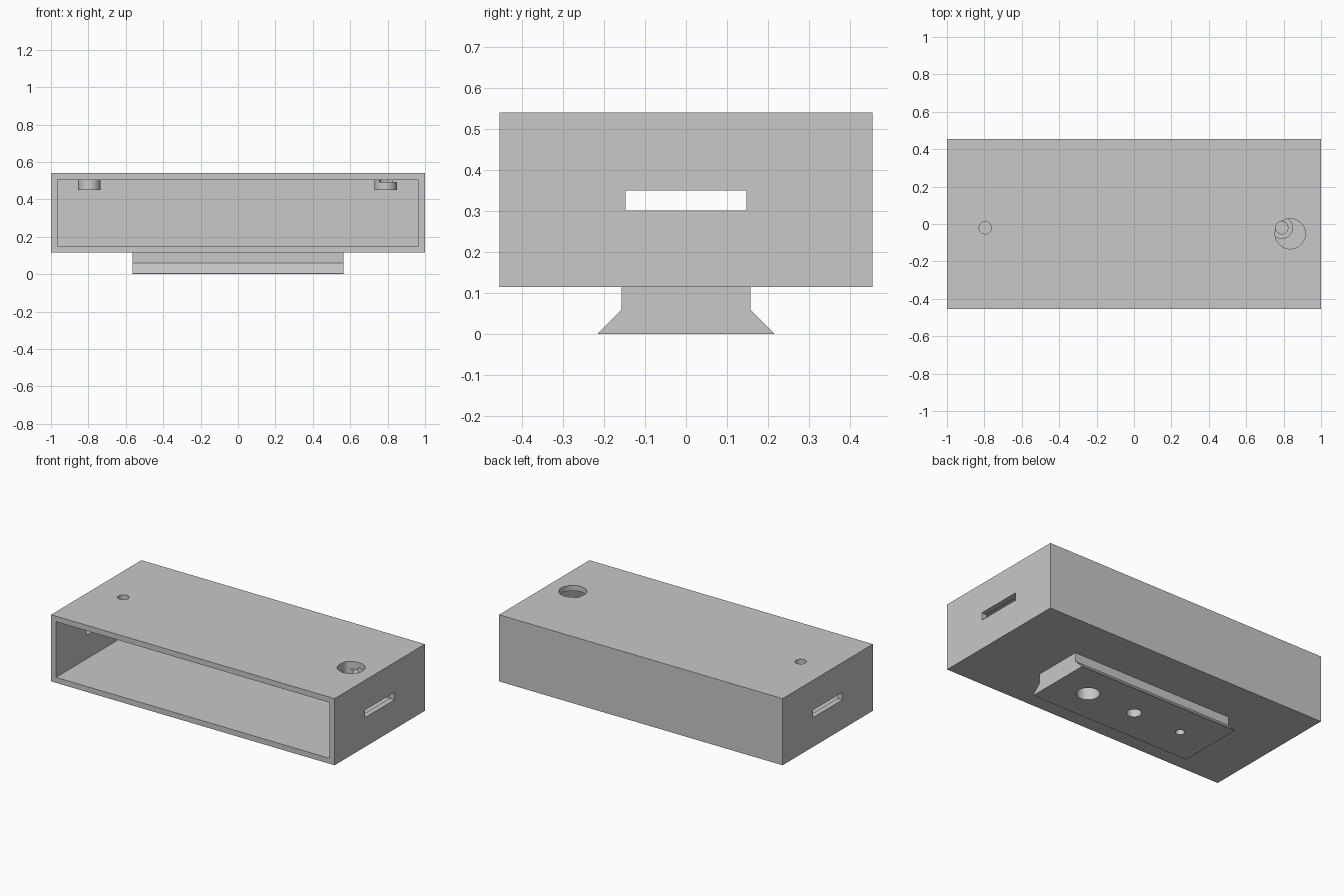
import bpy
import bmesh
import math

default = bpy.data.objects.get("Cube")
if default:
    bpy.data.objects.remove(default, do_unlink=True)

# Single grey plastic
grey = bpy.data.materials.new("grey_plastic")
grey.use_nodes = True
colour = (0.58, 0.58, 0.58, 1)
grey.diffuse_color = colour
grey.node_tree.nodes["Principled BSDF"].inputs["Base Color"].default_value = colour


def finish(name, bm):
    bmesh.ops.recalc_face_normals(bm, faces=bm.faces)
    mesh = bpy.data.meshes.new(name)
    bm.to_mesh(mesh)
    bm.free()
    mesh.materials.append(grey)
    obj = bpy.data.objects.new(name, mesh)
    bpy.context.collection.objects.link(obj)
    return obj


def box(name, low, high):
    bm = bmesh.new()
    bmesh.ops.create_cube(bm, size=1)
    for v in bm.verts:
        v.co = [high[i] if v.co[i] > 0 else low[i] for i in range(3)]
    return finish(name, bm)


def cylinder(name, x, y, radius, z0, z1):
    bm = bmesh.new()
    bmesh.ops.create_cone(bm, cap_ends=True, segments=48, radius1=radius,
                          radius2=radius, depth=z1 - z0)
    bmesh.ops.translate(bm, verts=bm.verts, vec=(x, y, (z0 + z1) / 2))
    return finish(name, bm)


def activate(obj):
    bpy.ops.object.select_all(action="DESELECT")
    obj.select_set(True)
    bpy.context.view_layer.objects.active = obj


def combine(target, tool, operation):
    activate(target)
    mod = target.modifiers.new("cut", "BOOLEAN")
    mod.operation = operation
    mod.solver = "EXACT"
    mod.object = tool
    bpy.ops.object.modifier_apply(modifier=mod.name)
    bpy.data.objects.remove(tool, do_unlink=True)


BOTTOM, TOP, HALF_DEPTH, WALL = 0.115, 0.54, 0.455, 0.035
CEILING = TOP - WALL

# Housing: box open at the front
housing = box("housing", (-1, -HALF_DEPTH, BOTTOM), (1, HALF_DEPTH, TOP))
combine(housing, box("cavity", (WALL - 1, -0.6, BOTTOM + WALL),
                     (1 - WALL, HALF_DEPTH - WALL, CEILING)), "DIFFERENCE")

# Slot through both end walls
combine(housing, box("slot", (-1.1, -0.148, 0.302), (1.1, 0.147, 0.35)),
        "DIFFERENCE")

# Bosses under the roof
BOSS_Y = -0.02
for x in (-0.795, 0.79):
    combine(housing, cylinder("boss", x, BOSS_Y, 0.06, 0.45, CEILING + 0.015),
            "UNION")

# Large opening in the roof, which also trims the boss below it
combine(housing, cylinder("opening", 0.835, -0.052, 0.081, 0.492, 0.6),
        "DIFFERENCE")

# Screw holes through the bosses
for x in (-0.795, 0.79):
    combine(housing, cylinder("screw_hole", x, BOSS_Y, 0.033, 0.42, 0.6),
            "DIFFERENCE")

# Dovetail rail: half profile mirrored in y and extruded along x
half = [(0.157, BOTTOM), (0.157, 0.06), (0.214, 0.003), (0.214, 0)]
profile = half + [(-y, z) for y, z in reversed(half)]
bm = bmesh.new()
end = bm.faces.new([bm.verts.new((-0.565, y, z)) for y, z in profile])
ext = bmesh.ops.extrude_face_region(bm, geom=[end])
moved = [g for g in ext["geom"] if isinstance(g, bmesh.types.BMVert)]
bmesh.ops.translate(bm, verts=moved, vec=(1.13, 0, 0))
rail = finish("dovetail_rail", bm)

# Blind holes in the rail, in three sizes
for x, radius in ((0.34, 0.067), (0, 0.043), (-0.34, 0.026)):
    combine(rail, cylinder("rail_hole", x, 0, radius, -0.1, BOTTOM - 0.005),
            "DIFFERENCE")

for obj in (housing, rail):
    activate(obj)
    bpy.ops.object.shade_smooth_by_angle(angle=math.radians(30))
